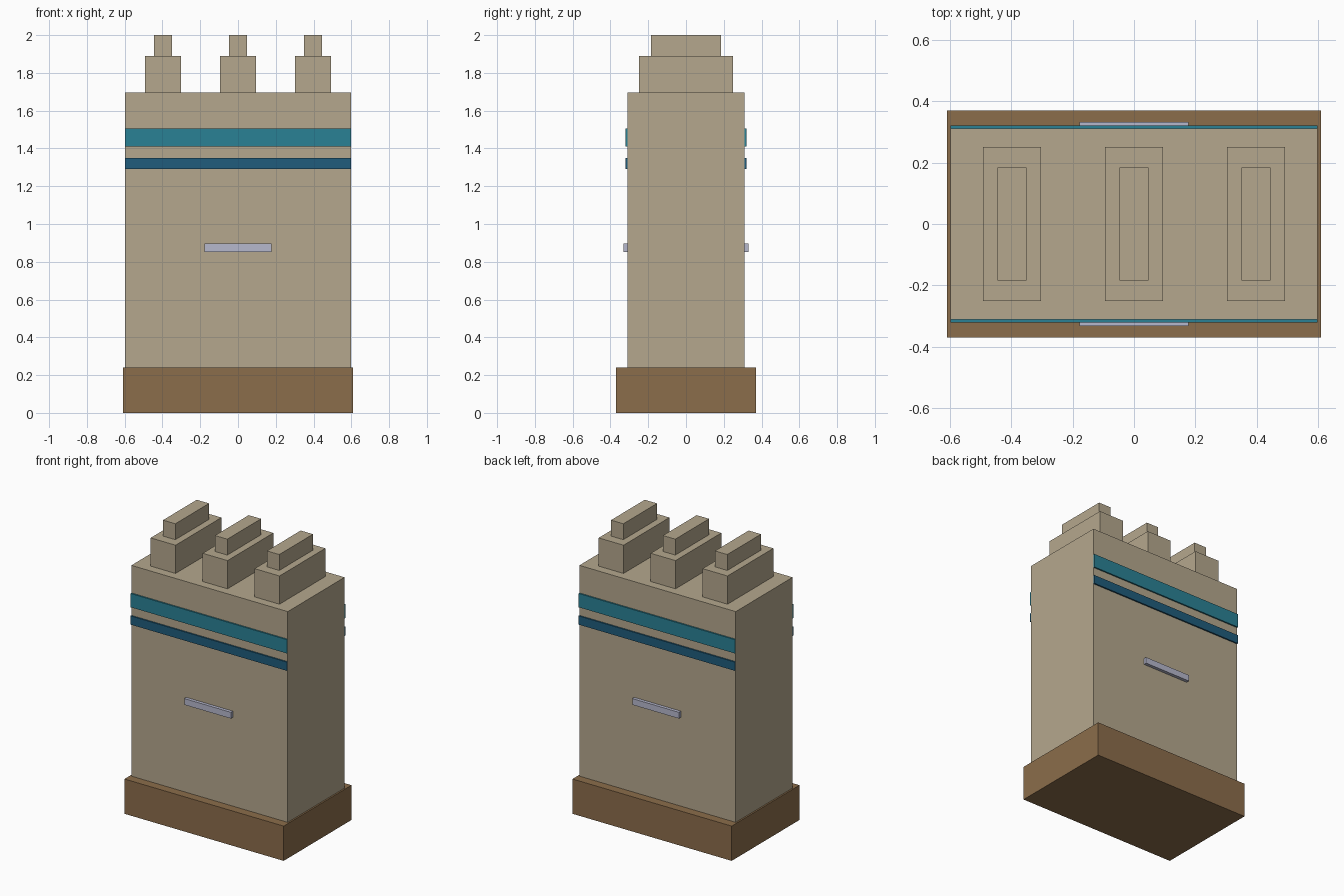
import bpy
import bmesh
from mathutils import Matrix, Vector

cube = bpy.data.objects.get("Cube")
if cube:
    bpy.data.objects.remove(cube, do_unlink=True)


def material(name, rgb):
    mat = bpy.data.materials.new(name)
    mat.use_nodes = True
    color = (*rgb, 1.0)
    mat.diffuse_color = color
    mat.node_tree.nodes["Principled BSDF"].inputs["Base Color"].default_value = color
    return mat


def box(name, mat, half_x, y0, y1, z0, z1, x=0.0):
    """Box centred on x, spanning the given y and z ranges."""
    size = Vector((2 * half_x, y1 - y0, z1 - z0))
    centre = Vector((x, (y0 + y1) / 2, (z0 + z1) / 2))
    bm = bmesh.new()
    bmesh.ops.create_cube(bm, size=1.0, matrix=Matrix.Diagonal(size).to_4x4())
    mesh = bpy.data.meshes.new(name)
    bm.to_mesh(mesh)
    bm.free()
    mesh.materials.append(mat)
    obj = bpy.data.objects.new(name, mesh)
    obj.location = centre
    bpy.context.collection.objects.link(obj)
    return obj


tan = material("tan", (0.46, 0.39, 0.27))
brown = material("brown", (0.26, 0.153, 0.07))
teal = material("teal", (0.023, 0.22, 0.30))
navy = material("dark_blue", (0.014, 0.107, 0.20))
silver = material("pale_grey", (0.47, 0.48, 0.61))

# Plinth and main body
HALF_X, HALF_Y = 0.597, 0.31
PLINTH_TOP, BODY_TOP = 0.24, 1.695
box("plinth", brown, 0.608, -0.37, 0.37, 0, PLINTH_TOP)
box("body", tan, HALF_X, -HALF_Y, HALF_Y, PLINTH_TOP, BODY_TOP)

# Three stepped terminals on the top
for side, x in (("right", -0.397), ("middle", 0.0), ("left", 0.397)):
    box(side + "_terminal_base", tan, 0.095, -0.25, 0.25, BODY_TOP, 1.89, x)
    box(side + "_terminal_top", tan, 0.047, -0.184, 0.184, 1.89, 2.0, x)

# Stripes and handle, repeated on the front and back faces
trim = (("upper_stripe", teal, HALF_X, 0.32, 1.41, 1.505),
        ("lower_stripe", navy, HALF_X, 0.32, 1.29, 1.35),
        ("handle", silver, 0.178, 0.332, 0.853, 0.896))
for side, sign in (("front", -1), ("back", 1)):
    for name, mat, half_x, depth, z0, z1 in trim:
        y0, y1 = sorted((sign * HALF_Y, sign * depth))
        box(side + "_" + name, mat, half_x, y0, y1, z0, z1)
